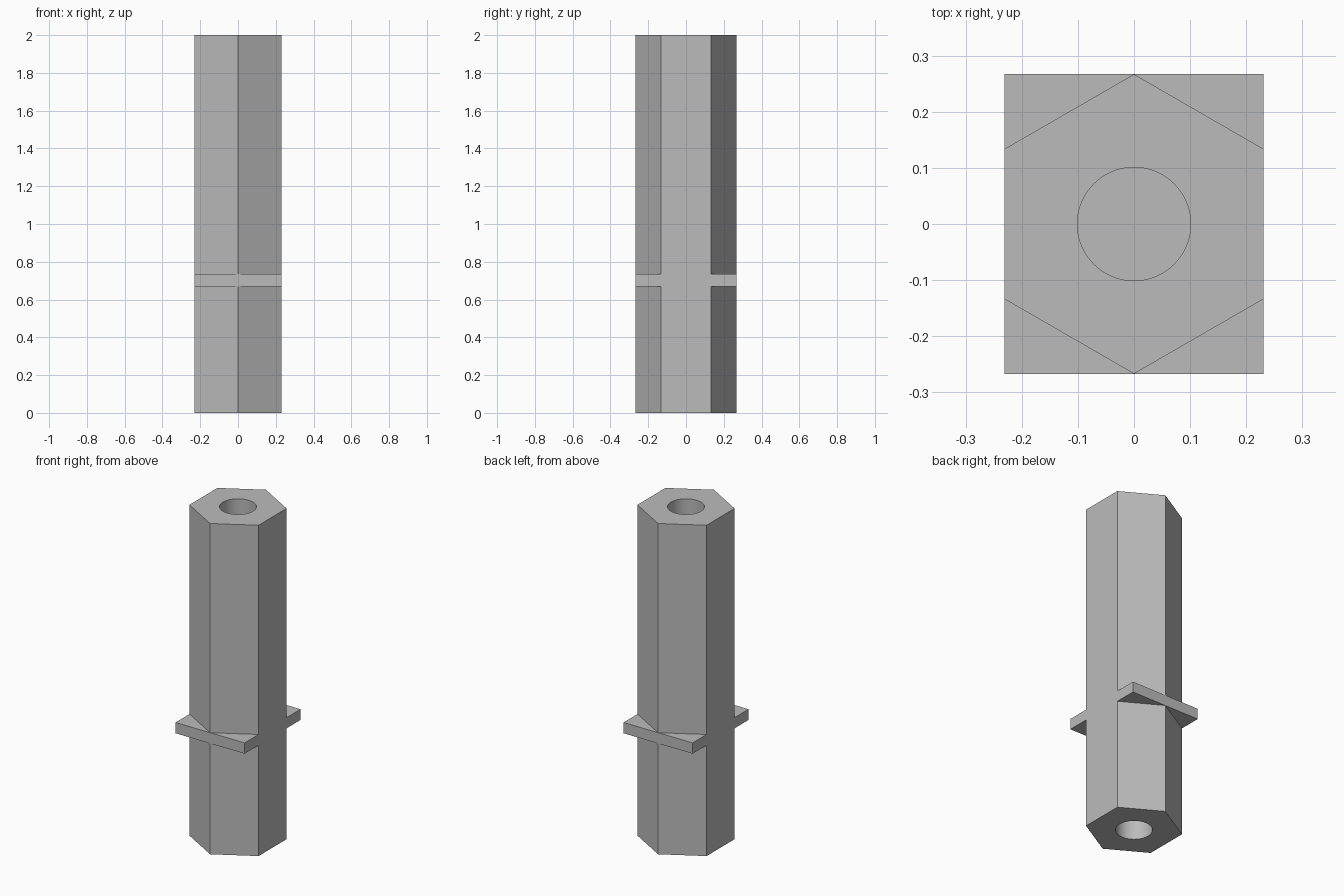
import bpy, math

if "Cube" in bpy.data.objects:
    bpy.data.objects.remove(bpy.data.objects["Cube"])

R = 0.267                          # hexagon corner radius
W = R * math.cos(math.pi / 6)      # hexagon half width across flats
PLATE_Z = (0.67, 0.735)

grey = bpy.data.materials.new("plain grey")
grey.diffuse_color = (0.5, 0.5, 0.5, 1)
grey.use_nodes = True
grey.node_tree.nodes["Principled BSDF"].inputs["Base Color"].default_value = grey.diffuse_color


def prism(name, sides, radius, z0, z1):
    bpy.ops.mesh.primitive_cylinder_add(vertices=sides, radius=radius, depth=z1 - z0,
                                        location=(0, 0, (z0 + z1) / 2))
    ob = bpy.context.object
    ob.name = name
    ob.data.materials.append(grey)
    return ob


# Hexagonal post, corners towards front and back
post = prism("hex_post", 6, R, 0, 2)

# Round bore along the whole post
bore = prism("bore_cutter", 64, 0.101, -0.1, 2.1)
cut = post.modifiers.new("bore", 'BOOLEAN')
cut.operation = 'DIFFERENCE'
cut.solver = 'EXACT'
cut.object = bore
bpy.context.view_layer.objects.active = post
bpy.ops.object.select_all(action='DESELECT')
post.select_set(True)
bpy.ops.object.modifier_apply(modifier=cut.name)
bpy.ops.object.shade_smooth_by_angle(angle=math.radians(30))
bpy.data.objects.remove(bore)

# Rectangular plate crossing the post and closing the bore
bpy.ops.mesh.primitive_cube_add(size=1, location=(0, 0, sum(PLATE_Z) / 2))
plate = bpy.context.object
plate.name = "cross_plate"
plate.scale = (2 * W, 2 * R, PLATE_Z[1] - PLATE_Z[0])
bpy.ops.object.transform_apply(location=False, rotation=False, scale=True)
plate.data.materials.append(grey)
